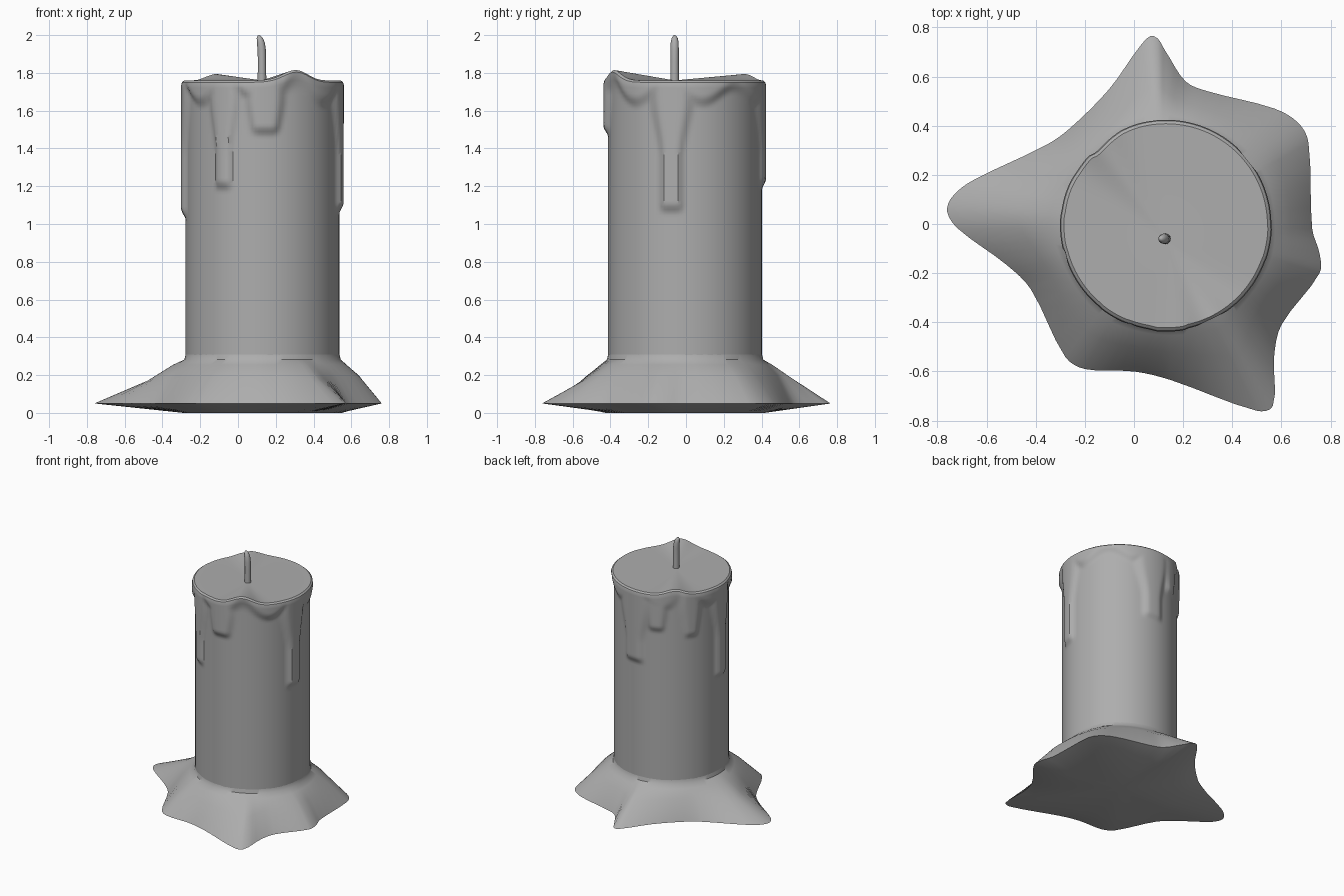
import bpy
import bmesh
from math import sin, cos, radians, pi, exp, hypot
from mathutils import Vector

cube = bpy.data.objects.get("Cube")
if cube:
    bpy.data.objects.remove(cube, do_unlink=True)

CX, CY, RADIUS = 0.13, -0.005, 0.41   # candle axis and body radius
TOP = 1.76
WICK = Vector((0.127, -0.06, TOP))

wax = bpy.data.materials.new("grey wax")
wax.use_nodes = True
GREY = (0.42, 0.42, 0.42, 1)
wax.diffuse_color = GREY
bsdf = wax.node_tree.nodes["Principled BSDF"]
bsdf.inputs["Base Color"].default_value = GREY
bsdf.inputs["Roughness"].default_value = 0.6


def smooth(a, b, v):
    t = min(max((v - a) / (b - a), 0), 1)
    return t * t * (3 - 2 * t)


def angle_gap(a, b):
    return abs((a - b + 180) % 360 - 180)


def loft(name, rings, start=None, end=None, sharp=35):
    """Skin closed rings, with optional fan points at both ends."""
    bm = bmesh.new()
    loops = [[bm.verts.new(p) for p in ring] for ring in rings]
    n = len(loops[0])
    for low, high in zip(loops, loops[1:]):
        for i in range(n):
            j = (i + 1) % n
            bm.faces.new((low[i], low[j], high[j], high[i]))
    for loop, tip in ((loops[0], start), (loops[-1], end)):
        if tip is not None:
            v = bm.verts.new(tip)
            for i in range(n):
                bm.faces.new((loop[i], loop[(i + 1) % n], v))
    bmesh.ops.recalc_face_normals(bm, faces=bm.faces)
    mesh = bpy.data.meshes.new(name)
    bm.to_mesh(mesh)
    bm.free()
    mesh.materials.append(wax)
    obj = bpy.data.objects.new(name, mesh)
    bpy.context.collection.objects.link(obj)
    bpy.ops.object.select_all(action='DESELECT')
    obj.select_set(True)
    bpy.context.view_layer.objects.active = obj
    bpy.ops.object.shade_smooth_by_angle(angle=radians(sharp))
    return obj


# Puddle of melted wax: a star-like outline, rounded by a closed spline
outline = [
    (.08, .765), (.03, .73), (-.1, .55), (-.26, .39), (-.36, .32), (-.66, .175),
    (-.74, .11), (-.76, .05), (-.715, -.02), (-.52, -.165), (-.42, -.265),
    (-.28, -.54), (-.2, -.59), (0, -.6), (.15, -.635), (.5, -.76), (.565, -.74),
    (.57, -.54), (.6, -.41), (.755, -.2), (.755, -.12), (.725, -.02),
    (.71, .33), (.67, .41), (.57, .47), (.3, .54), (.21, .58), (.13, .7),
]
STEPS = 4
rim = []
for i in range(len(outline)):
    a, b, c, d = (Vector(outline[(i + k - 1) % len(outline)]) for k in range(4))
    chord = (c - b).length
    # Tangents are scaled to the span so short spans do not overshoot
    tb = (c - a).normalized() * chord
    tc = (d - b).normalized() * chord
    for s in range(STEPS):
        t = s / STEPS
        h = t * t * (3 - 2 * t)
        rim.append(b * (1 - h) + c * h + tb * (t * (1 - t) ** 2) - tc * (t * t * (1 - t)))


def puddle_ring(shape):
    """Ring following the outline; shape maps reach to (radius, height)."""
    ring = []
    for p in rim:
        dx, dy = p.x - CX, p.y - CY
        reach = hypot(dx, dy)
        r, z = shape(reach)
        ring.append((CX + dx / reach * r, CY + dy / reach * r, z))
    return ring


loft("wax_puddle", [
    puddle_ring(lambda R: (0.42, 0)),
    puddle_ring(lambda R: (R, 0.05)),
    puddle_ring(lambda R: (0.35 * R + 0.297, 0.26 - 0.1 * R)),
    puddle_ring(lambda R: (0.1 * R + 0.385, 0.255)),
    puddle_ring(lambda R: (RADIUS + 0.004, 0.282)),
    puddle_ring(lambda R: (RADIUS - 0.003, 0.31)),
], start=(CX, CY, 0), sharp=40)

# Candle body: drips are (angle, bottom height, half width in degrees, thickness)
drips = [(-10, 1.05, 10, .024), (240, 1.17, 8, .024), (183, 1.02, 10, .024),
         (85, 1.18, 13, .022), (272, 1.46, 9, .026), (145, 1.4, 7, .016),
         (110, 1.45, 7, .02)]
# Raised rim peaks are (angle, height, spread)
peaks = [(295, .055, 14), (128, .034, 13)]


def peak(deg):
    return sum(h * exp(-(angle_gap(deg, a) / w) ** 2) for a, h, w in peaks)


def swelling(deg, z):
    """How far the wax stands out from the plain cylinder."""
    out = 0
    for a, bottom, width, thick in drips:
        w = width * (1 + 0.9 * smooth(1.35, 1.7, z))
        side = 1 - smooth(0.45 * w, w, angle_gap(deg, a))
        out = max(out, thick * side * smooth(bottom, bottom + 0.06, z))
    hang = 1.68 - 0.04 * cos(radians(7 * (deg - 270)))
    notch = 1 - 0.8 * exp(-(angle_gap(deg, 134) / 14) ** 2)
    return max(out, 0.022 * notch * smooth(hang - 0.03, hang + 0.04, z))


COLS = 144


def body_ring(z, inset=0):
    ring = []
    for i in range(COLS):
        deg = 360 * i / COLS
        r = RADIUS - 0.003 + swelling(deg, z) - inset
        lift = peak(deg) * smooth(1.64, TOP, z)
        ring.append((CX + r * cos(radians(deg)), CY + r * sin(radians(deg)), z + lift))
    return ring


levels = [0.27, 0.6, 0.95] + [1 + 0.735 * i / 48 for i in range(49)]
body = [body_ring(z) for z in levels]
body += [body_ring(TOP - 0.01, 0.004), body_ring(TOP, 0.016)]
loft("candle_body", body, end=WICK)

# Wick: a thin stem leaning over at the tip, as (x offset, height, radius)
stem = [(0, -.03, .023), (0, .1, .022), (-.001, .16, .022), (-.006, .2, .021),
        (-.012, .225, .016), (-.016, .238, .007)]
wick_rings = [[WICK + Vector((x + r * cos(k * pi / 6), r * sin(k * pi / 6), z))
               for k in range(12)] for x, z, r in stem]
loft("wick", wick_rings, end=WICK + Vector((-.017, 0, .24)), sharp=60)
